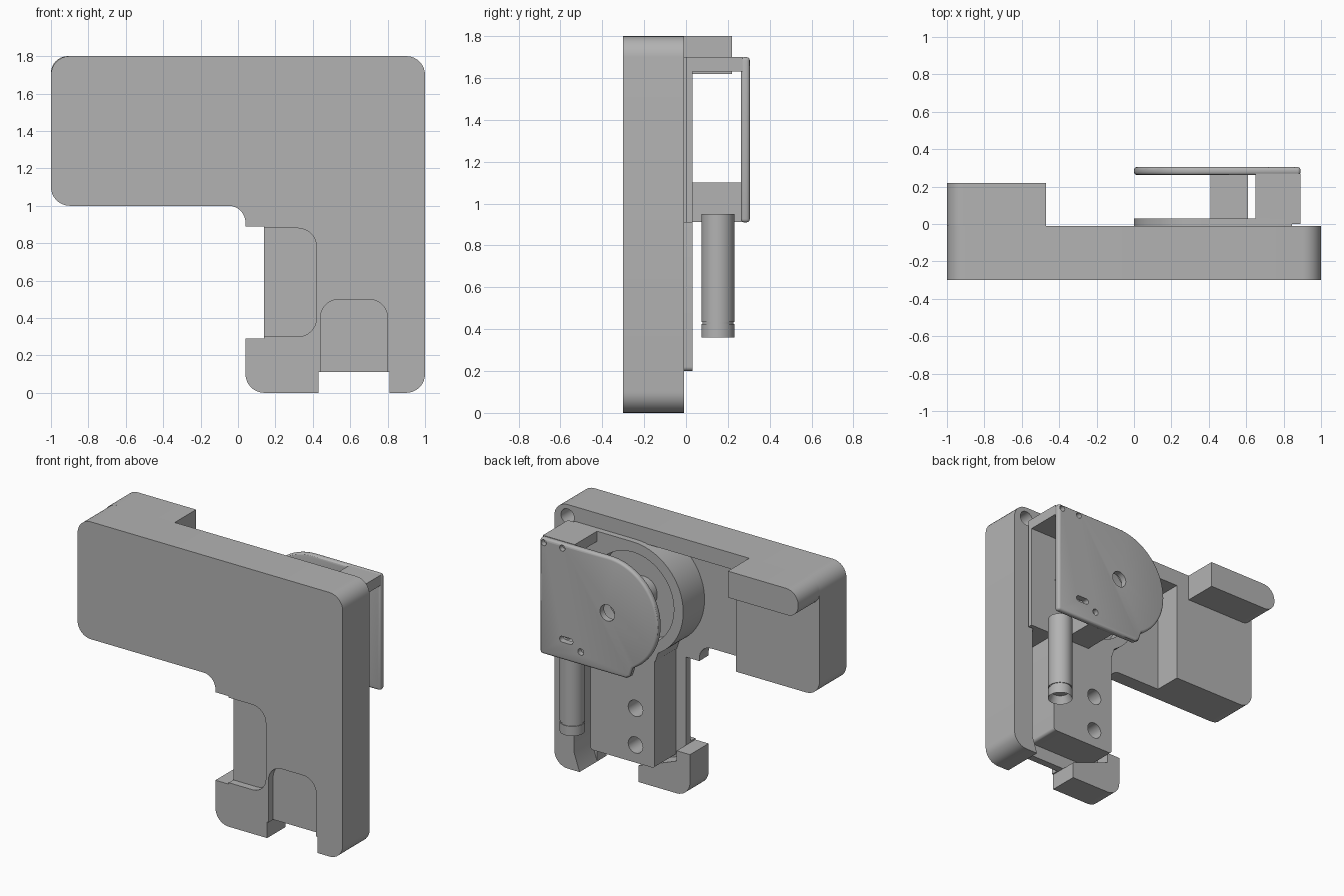
import bpy, bmesh, math
from mathutils import Vector

cube = bpy.data.objects.get("Cube")
if cube:
    bpy.data.objects.remove(cube)

grey = bpy.data.materials.new("plain grey")
grey.use_nodes = True
COLOR = (0.45, 0.45, 0.45, 1)
grey.diffuse_color = COLOR
grey.node_tree.nodes["Principled BSDF"].inputs["Base Color"].default_value = COLOR


def outline(corners, steps=8):
    """Polygon of (x, z[, radius]) corners with filleted corners."""
    pts = []
    n = len(corners)
    for i, c in enumerate(corners):
        p = Vector(c[:2])
        r = c[2] if len(c) > 2 else 0
        if not r:
            pts.append(p)
            continue
        a = (Vector(corners[i - 1][:2]) - p).normalized()
        b = (Vector(corners[(i + 1) % n][:2]) - p).normalized()
        half = a.angle(b) / 2
        t = r / math.tan(half)
        centre = p + (a + b).normalized() * (r / math.sin(half))
        va, vb = p + a * t - centre, p + b * t - centre
        sweep = va.angle(vb)
        for k in range(steps + 1):
            f = k / steps
            v = (va * math.sin((1 - f) * sweep) + vb * math.sin(f * sweep)) / math.sin(sweep)
            pts.append(centre + v)
    return pts


def circle(x, z, r, n=40):
    return [Vector((x + r * math.cos(math.tau * k / n), z + r * math.sin(math.tau * k / n)))
            for k in range(n)]


def rect(x0, x1, z0, z1, r=0):
    return outline([(x0, z0, r), (x1, z0, r), (x1, z1, r), (x0, z1, r)])


def prism(name, pts, y0, y1):
    """Extrude an x-z outline from y0 to y1."""
    bm = bmesh.new()
    face = bm.faces.new([bm.verts.new((p.x, y0, p.y)) for p in pts])
    new = bmesh.ops.extrude_face_region(bm, geom=[face])["geom"]
    bmesh.ops.translate(bm, vec=(0, y1 - y0, 0),
                        verts=[v for v in new if isinstance(v, bmesh.types.BMVert)])
    bmesh.ops.recalc_face_normals(bm, faces=bm.faces)
    mesh = bpy.data.meshes.new(name)
    bm.to_mesh(mesh)
    bm.free()
    mesh.materials.append(grey)
    obj = bpy.data.objects.new(name, mesh)
    bpy.context.collection.objects.link(obj)
    return obj


def select(obj):
    bpy.ops.object.select_all(action="DESELECT")
    obj.select_set(True)
    bpy.context.view_layer.objects.active = obj


def bevel(obj, width):
    select(obj)
    m = obj.modifiers.new("bevel", "BEVEL")
    m.width, m.segments, m.limit_method, m.angle_limit = width, 3, "ANGLE", math.radians(50)
    bpy.ops.object.modifier_apply(modifier=m.name)


def cut(obj, pts, y0, y1):
    tool = prism("cutter", pts, y0, y1)
    tool.hide_render = True
    m = obj.modifiers.new("cut", "BOOLEAN")
    m.operation, m.solver, m.object = "DIFFERENCE", "EXACT", tool
    select(obj)
    bpy.ops.object.modifier_apply(modifier=m.name)
    bpy.data.objects.remove(tool)


FRONT, LAYER, FLOOR, BACK, FACE = -0.3, -0.25, -0.2, -0.01, 0.03
R = 0.1

# L-shaped body: a front skin with two windows, backed by a floor layer
upper = [(-1, 1.0, R), (-1, 1.8, R), (1, 1.8, R)]
neck = [(0.04, 0.89), (0.04, 1.0, 0.09)]
foot_edge = [(0.43, 0.0), (0.04, 0.0, R), (0.04, 0.29)]
skin = prism("front_skin", outline(upper + [(1, 0, R), (0.81, 0), (0.81, 0.11), (0.43, 0.11)]
             + foot_edge + [(0.14, 0.29), (0.14, 0.89)] + neck), FRONT, LAYER)
cut(skin, rect(0.44, 0.80, -0.2, 0.5, R), FRONT - 0.1, LAYER + 0.0005)
cut(skin, rect(-0.2, 0.42, 0.3, 0.88, R), FRONT - 0.1, LAYER + 0.0005)
prism("floor_layer", outline(upper + [(1, 0, R), (0.81, 0), (0.81, 0.11), (0.43, 0.11)]
      + foot_edge + [(0.14, 0.29), (0.14, 0.89)] + neck), LAYER, FLOOR)

# Rear rim, thick end block and the lower foot
rim = prism("rear_rim", outline([(-0.37, 1.0), (-1, 1.0, R), (-1, 1.8, R), (1, 1.8, R),
            (1, 0, R), (0.81, 0), (0.85, 0.12), (0.85, 1.69, 0.05), (-0.37, 1.69)]), FLOOR, BACK)
cut(rim, circle(0.9, 1.72, 0.05), -0.12, 0.1)
prism("rear_foot", outline([(0.43, 0), (0.04, 0, R), (0.04, 0.29), (0.14, 0.29),
      (0.14, 0.22), (0.43, 0.11)]), FLOOR, -0.1)

# Overhanging ledge at the end block
prism("top_ledge", outline([(-0.47, 1.62), (-1, 1.62, 0.08), (-1, 1.8, 0.09), (-0.47, 1.8)]),
      BACK, 0.22)

# Round-ended housing, its face plate and the lower box
CX, CZ, CR = 0.38, 1.32, 0.38


def case_outline(right):
    arc = [Vector((CX + CR * math.cos(math.radians(a)), CZ + CR * math.sin(math.radians(a))))
           for a in range(90, 241, 5)]
    return arc + outline([(0.21, 0.93), (0.24, 0.91), (right, 0.91), (right, 1.7)])


housing = prism("housing", case_outline(0.845), FLOOR, 0.0)
plate = prism("housing_face", case_outline(0.89), 0.0, FACE)
for part in (housing, plate):
    cut(part, circle(CX, CZ, 0.31), -0.09, 0.1)
hub = prism("hub", circle(CX, CZ, 0.1), -0.1, 0.0)
box = prism("lower_box", rect(0.215, 0.70, 0.2, 1.0, 0.02), FLOOR, FACE)
for z in (0.32, 0.57):
    cut(box, circle(0.36, z, 0.055), -0.1, 0.1)

# Outer cover plate with its holes
cover = prism("outer_cover", case_outline(0.89), 0.262, 0.305)
bevel(cover, 0.016)
for x, z, r in ((CX, CZ, 0.055), (0.58, 1.0, 0.022), (0.86, 1.67, 0.02), (0.72, 1.67, 0.02)):
    cut(cover, circle(x, z, r), 0.2, 0.4)
cut(cover, rect(0.64, 0.74, 1.03, 1.07, 0.019), 0.2, 0.4)

# Spacers joining the cover to the housing
prism("top_spacer", rect(0.65, 0.89, 1.63, 1.7), FACE, 0.27)
prism("bottom_spacer", rect(0.41, 0.61, 0.912, 1.1), FACE, 0.27)


# Hanging tube with a ringed tip and a bored end
def tube(name, x, y, r, z0, z1):
    bpy.ops.mesh.primitive_cylinder_add(vertices=40, radius=r, depth=z1 - z0,
                                        location=(x, y, (z0 + z1) / 2))
    obj = bpy.context.object
    obj.name = name
    obj.data.materials.append(grey)
    return obj


TX, TY = 0.75, 0.152
tube("hanging_tube", TX, TY, 0.079, 0.435, 0.95)
tube("tube_groove", TX, TY, 0.074, 0.42, 0.44)
tip = tube("tube_tip", TX, TY, 0.079, 0.36, 0.425)
bm = bmesh.new()
bm.from_mesh(tip.data)
end = [f for f in bm.faces if f.normal.z < -0.9]
bmesh.ops.inset_region(bm, faces=end, thickness=0.025)
bmesh.ops.translate(bm, vec=(0, 0, 0.05), verts=end[0].verts)
bm.to_mesh(tip.data)
bm.free()

for obj in bpy.context.collection.objects:
    if obj.type == "MESH":
        select(obj)
        bpy.ops.object.shade_smooth_by_angle(angle=math.radians(30))
